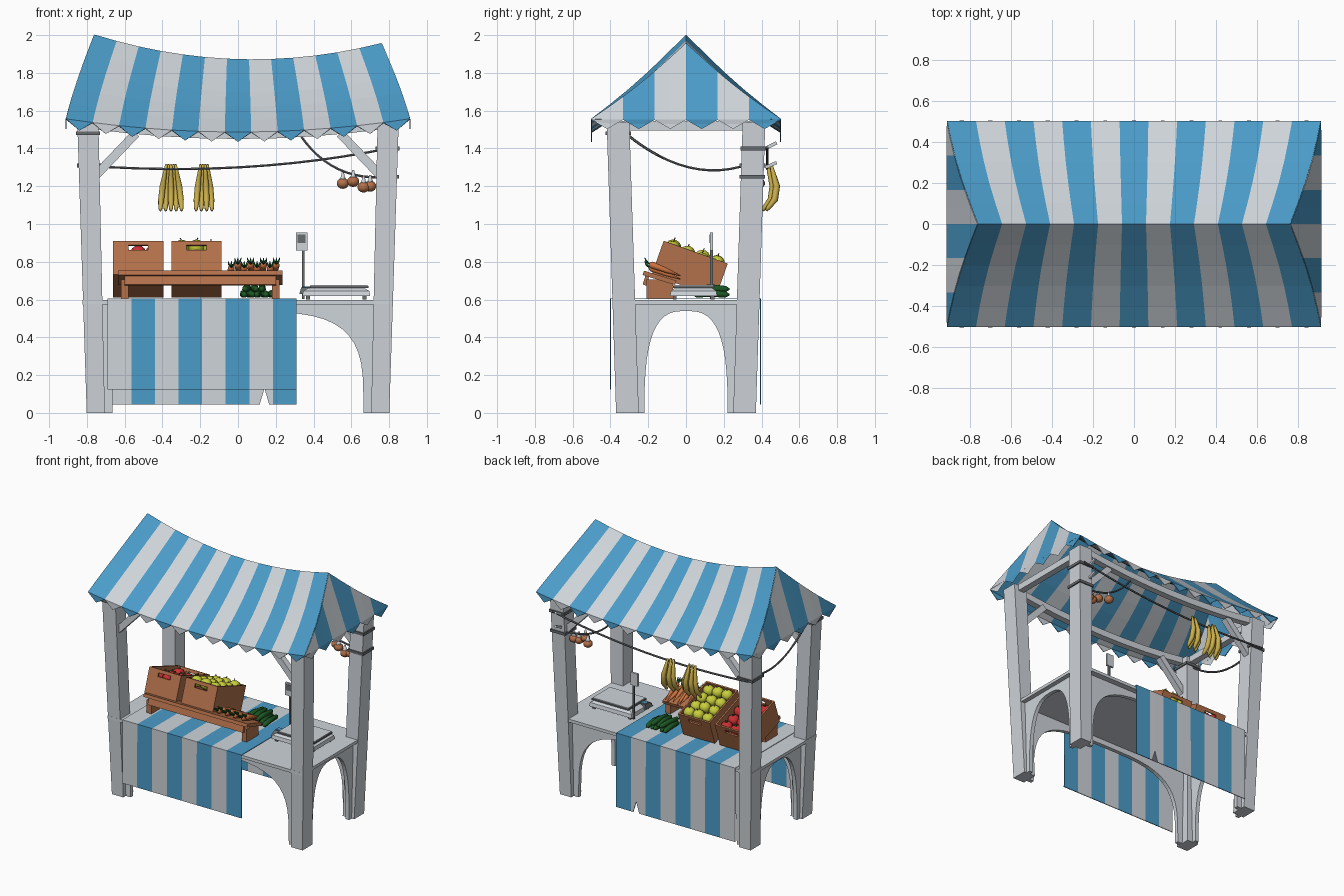
import bpy, bmesh, math, random
from mathutils import Matrix, Vector

if "Cube" in bpy.data.objects:
    bpy.data.objects.remove(bpy.data.objects["Cube"])
random.seed(4)

COLORS = {"awning_blue": (.07, .33, .58), "painted_white": (.62, .66, .70), "crate_brown": (.45, .165, .07),
          "dark_brown": (.13, .045, .02), "tomato_red": (.6, .03, .035), "apple_yellow": (.58, .62, .045),
          "banana_yellow": (.6, .43, .07), "carrot_orange": (.6, .17, .05), "leaf_green": (.012, .1, .018),
          "dark_grey": (.14, .15, .16)}
MATS = []
for n, c in COLORS.items():
    m = bpy.data.materials.new(n)
    m.diffuse_color = (*c, 1)
    m.use_nodes = True
    m.node_tree.nodes["Principled BSDF"].inputs["Base Color"].default_value = m.diffuse_color
    MATS.append(m)
BLUE, WHITE, CRATE, DARK, RED, APPLE, BANANA, ORANGE, GREEN, GREY = range(10)


def finish(name, bm, thick=0, smooth=False):
    if thick:
        bmesh.ops.remove_doubles(bm, verts=bm.verts, dist=1e-4)
    bmesh.ops.recalc_face_normals(bm, faces=bm.faces)
    me = bpy.data.meshes.new(name)
    bm.to_mesh(me)
    bm.free()
    for m in MATS:
        me.materials.append(m)
    ob = bpy.data.objects.new(name, me)
    bpy.context.collection.objects.link(ob)
    if smooth:
        me.shade_smooth()
    if thick:
        s = ob.modifiers.new("thickness", 'SOLIDIFY')
        s.thickness, s.offset = thick, 0
    return ob


def face(bm, pts, mi):
    bm.faces.new([bm.verts.new(p) for p in pts]).material_index = mi


def loft(bm, rings, mi):
    """Skin a list of equal point rings and cap both ends."""
    vs = [[bm.verts.new(p) for p in r] for r in rings]
    n = len(vs[0])
    fs = [bm.faces.new(vs[0][::-1]), bm.faces.new(vs[-1])]
    for a, b in zip(vs, vs[1:]):
        fs += [bm.faces.new((a[i], a[(i + 1) % n], b[(i + 1) % n], b[i])) for i in range(n)]
    for f in fs:
        f.material_index = mi


def rect(x, y, z, hx, hy):
    return [Vector((x + a * hx, y + b * hy, z)) for a, b in ((-1, -1), (1, -1), (1, 1), (-1, 1))]


def box(bm, x0, x1, y0, y1, z0, z1, mi, M=Matrix()):
    x, y, hx, hy = (x0 + x1) / 2, (y0 + y1) / 2, (x1 - x0) / 2, (y1 - y0) / 2
    loft(bm, [[M @ p for p in rect(x, y, z, hx, hy)] for z in (z0, z1)], mi)


def tube(bm, pts, radii, mi, n=6):
    pts = [Vector(p) for p in pts]
    if not isinstance(radii, (list, tuple)):
        radii = [radii] * len(pts)
    rings = []
    for i, p in enumerate(pts):
        t = (pts[min(i + 1, len(pts) - 1)] - pts[max(i - 1, 0)]).normalized()
        a = t.cross(Vector((0, 1, 0) if abs(t.y) < .9 else (1, 0, 0))).normalized()
        b = t.cross(a)
        rings.append([p + radii[i] * (a * math.cos(w) + b * math.sin(w))
                      for w in (math.tau * (k + .5) / n for k in range(n))])
    loft(bm, rings, mi)


def ball(bm, p, r, mi, squash=1):
    before = set(bm.faces)
    bmesh.ops.create_uvsphere(bm, u_segments=10, v_segments=7, radius=r,
                              matrix=Matrix.Translation(p) @ Matrix.Diagonal((1, 1, squash, 1)))
    for f in set(bm.faces) - before:
        f.material_index = mi


def bezier(a, b, c, n=12):
    a, b, c = Vector(a), Vector(b), Vector(c)
    return [a * (1 - t) ** 2 + b * 2 * t * (1 - t) + c * t * t for t in (i / n for i in range(n + 1))]


# striped sagging roof with a toothed fringe
def roof(t, v, s):
    ridge, eave = 1.87 + .1075 * t * t - .0225 * t, 1.485 + .07 * t * t
    bow = math.sin(math.pi * v)
    return Vector((t * (.76 + .15 * v + .015 * bow), s * .5 * v, ridge * (1 - v) + eave * v - .02 * bow))


bm = bmesh.new()
V = 5
for s in (-1, 1):
    for i in range(13):
        t0, t1 = -1 + 2 * i / 13, -1 + 2 * (i + 1) / 13
        col = WHITE if i % 2 else BLUE
        for j in range(V):
            face(bm, [roof(t0, j / V, s), roof(t1, j / V, s), roof(t1, (j + 1) / V, s), roof(t0, (j + 1) / V, s)], col)
        face(bm, [roof(t0, 1, s), roof(t1, 1, s), roof((t0 + t1) / 2, 1, s) - Vector((0, 0, .05))], col)
finish("roof_cloth", bm, .006)

bm = bmesh.new()
for s in (-1, 1):
    for i in range(6):
        col = BLUE if (i % 2 == 1) == (s == 1) else WHITE
        ys = [-.5 + (i + k / 2) / 6 for k in range(3)]
        top = [roof(s, abs(y) * 2, 1 if y > 0 else -1) for y in ys]
        low = [Vector((s * .91, y, 1.553)) for y in ys]
        for k in range(2):
            q = [top[k], top[k + 1], low[k + 1], low[k]]
            if abs(abs(ys[k]) - .5) < 1e-6:
                q = q[1:]
            elif abs(abs(ys[k + 1]) - .5) < 1e-6:
                q = [q[0], q[2], q[3]]
            face(bm, q, col)
        face(bm, [low[0], low[2], low[1] - Vector((0, 0, .05))], col)
finish("roof_end_cloth", bm, .006)

# leaning corner posts, braces and top beams
CORNERS = [(a, b) for a in (-1, 1) for b in (-1, 1)]
bm = bmesh.new()
for a, b in CORNERS:
    loft(bm, [rect(a * .753, b * .31, 0, .048, .06), rect(a * .795, b * .36, 1.54, .056, .06)], WHITE)
finish("corner_posts", bm)
bm = bmesh.new()
for a, b in CORNERS:
    tube(bm, [(a * .76, b * .36, 1.25), (a * .54, b * .36, 1.48)], .033, WHITE, 4)
for s in (-1, 1):
    tube(bm, bezier((-.79, s * .37, 1.53), (0, s * .37, 1.42), (.79, s * .37, 1.53), 8), .035, WHITE, 4)
    tube(bm, [(s * .79, -.36, 1.52), (s * .79, .36, 1.52)], .035, WHITE, 4)
finish("top_beams", bm)

# table top and arched aprons
bm = bmesh.new()
box(bm, -.822, .815, -.39, .385, .575, .598, WHITE)
finish("table_top", bm)


def arch(bm, half, high, power, outer, place):
    pts = [(-outer, 0)]
    for i in range(25):
        w = math.pi * (1 - i / 24)
        c, s = math.cos(w), max(math.sin(w), 0)
        pts.append((math.copysign(half * abs(c) ** (2 / power), c), high * s ** (2 / power) if s > 1e-6 else 0))
    pts.append((outer, 0))
    for p, q in zip(pts, pts[1:]):
        face(bm, [place(*p), place(*q), place(q[0], .58), place(p[0], .58)], WHITE)


bm = bmesh.new()
for s in (-1, 1):
    arch(bm, .665, .535, 3.7, .74, lambda u, z: (u, s * .325, z))
    arch(bm, .22, .54, 2.9, .3, lambda u, z: (s * .765, u, z))
finish("arched_aprons", bm, .03)

# striped table cloth, longer at the back with a torn notch
bm = bmesh.new()
for i in range(8):
    x0, x1 = -.69 + i * .125, -.69 + (i + 1) * .125
    xs = [x0, .115, .14, .165, x1] if i == 6 else [x0, x1]
    for p, q in zip(xs, xs[1:]):
        path = []
        for x in (p, q):
            low = .13 if x == .14 else .045
            path.append([(x, -.4, .125), (x, -.4, .604), (x, .395, .604), (x, .395, low)])
        for k in range(3):
            face(bm, [path[0][k], path[1][k], path[1][k + 1], path[0][k + 1]], BLUE if i % 2 else WHITE)
finish("table_cloth", bm, .006)

# low bench holding up the crates
tilt = Matrix.Translation((0, -.14, .715)) @ Matrix.Rotation(math.radians(-17), 4, 'X')
bm = bmesh.new()
box(bm, -.635, .235, -.09, .09, -.012, .012, CRATE, tilt)
box(bm, -.6, .2, -.075, -.055, -.06, -.012, CRATE, tilt)
for x in (-.62, .18):
    box(bm, x, x + .04, -.21, -.07, .604, .705, CRATE)
finish("bench", bm)

# tilted crates full of fruit
for name, cx, fruit, lift in (("tomato", -.528, RED, .135), ("apple", -.22, APPLE, .165)):
    M = Matrix.Translation((cx, -.012, .672)) @ Matrix.Rotation(math.radians(-19.5), 4, 'X')
    bm = bmesh.new()
    box(bm, -.133, .133, -.18, .18, 0, .012, CRATE, M)
    box(bm, -.121, .121, -.168, .168, .09, .1, DARK, M)
    for s in (-1, 1):
        box(bm, *sorted((s * .121, s * .133)), -.18, .18, .012, .19, CRATE, M)
        y = sorted((s * .168, s * .18))
        box(bm, -.121, .121, *y, .012, .138, CRATE, M)
        box(bm, -.121, .121, *y, .165, .19, CRATE, M)
        for x in (-.121, .052):
            box(bm, x, x + .069, *y, .138, .165, CRATE, M)
    finish(name + "_crate", bm)
    bm = bmesh.new()
    for i in range(3):
        for j in range(4):
            p = M @ Vector(((i - 1) * .078, (j - 1.5) * .082, lift + random.uniform(-.008, .012)))
            ball(bm, p, .043, fruit, .92)
            tip = p + Vector((random.uniform(-.01, .01), .012, .048))
            tube(bm, [p + Vector((0, .005, .034)), tip], [.012, .003] if fruit == RED else .003, GREEN if fruit == RED else DARK, 5)
    finish(name + "_fruit", bm, smooth=True)

# carrots on the bench
bm = bmesh.new()
for i in range(8):
    x, up = -.035 + i * .034, .018 * (i % 2)
    dx = random.uniform(-.015, .015)
    a, b = Vector((x, -.195, .77 + up)), Vector((x + dx, -.03, .708 + up))
    tube(bm, [a, a.lerp(b, .08), a.lerp(b, .55), b], [.009, .019, .014, .003], ORANGE, 7)
    for k in (-1, 0, 1):
        tube(bm, [a, a + Vector((k * .012, -.015, .015)), a + Vector((k * .018, -.025, .035))], [.004, .007, .001], GREEN, 4)
finish("carrots", bm, smooth=True)

# cucumbers on the table
bm = bmesh.new()
for i in range(8):
    x, z = (.03 + i * .037, .626) if i < 5 else (.048 + (i - 5) * .04, .655)
    d = random.uniform(-.02, .02)
    tube(bm, [(x - d, .04, z), (x - d, .055, z), (x, .13, z + .006), (x + d, .21, z), (x + d, .23, z)],
         [.006, .017, .02, .017, .005], GREEN, 7)
finish("cucumbers", bm, smooth=True)

# weighing scale with display
bm = bmesh.new()
loft(bm, [rect(.52, .04, .618, .18, .125), rect(.52, .04, .645, .175, .12), rect(.52, .04, .66, .15, .1)], WHITE)
for a, b in CORNERS:
    box(bm, .51 + a * .15, .53 + a * .15, .03 + b * .1, .05 + b * .1, .6, .62, GREY)
box(bm, .38, .69, -.07, .15, .662, .672, GREY)
box(bm, .385, .685, -.065, .145, .672, .678, WHITE)
loft(bm, [rect(.365, -.03, .63, .04, .045), rect(.37, -.015, .665, .035, .025)], GREY)
box(bm, .342, .392, -.03, 0, .66, .668, BLUE)
box(bm, .338, .352, .128, .142, .604, .87, GREY)
box(bm, .307, .367, .127, .143, .86, .955, WHITE)
box(bm, .316, .358, .124, .128, .9, .945, GREY)
finish("scale", bm)

# ropes tied round the posts
bm = bmesh.new()
tube(bm, bezier((-.82, .43, 1.31), (.05, .43, 1.245), (.82, .43, 1.405)), .007, GREY)
tube(bm, bezier((-.8, .34, 1.32), (-.8, .02, 1.2), (-.8, -.32, 1.48)), .007, GREY)
tube(bm, bezier((.33, .36, 1.47), (.5, .36, 1.22), (.8, .36, 1.25)), .007, GREY)
for a, b, z in ((-1, 1, 1.31), (-1, -1, 1.48), (1, 1, 1.4), (1, 1, 1.25)):
    k = z / 1.54
    x, y = a * (.753 + .042 * k), b * (.31 + .05 * k)
    box(bm, x - .064, x + .064, y - .068, y + .068, z - .01, z + .01, GREY)
finish("ropes", bm)
bm = bmesh.new()
for z, d in ((1.4, .03), (1.3, .025)):
    tube(bm, [(.76, .42, z), (.76, .48, z + d)], .012, WHITE, 4)
finish("rope_ends", bm)

# hanging bananas
bm = bmesh.new()
for xc, k in ((-.355, 5), (-.18, 4)):
    for i in range(k):
        o = (i - (k - 1) / 2)
        y = .43 + .02 * (i % 2)
        tube(bm, [(xc + o * .012, y, 1.315), (xc + o * .016, y + .012, 1.27), (xc + o * .022, y + .03, 1.2),
                  (xc + o * .026, y + .02, 1.13), (xc + o * .028, y - .015, 1.085), (xc + o * .028, y - .025, 1.07)],
             [.007, .012, .018, .018, .012, .006], BANANA, 6)
finish("bananas", bm, smooth=True)

# hanging onions
bm = bmesh.new()
for x, z in ((.555, 1.215), (.61, 1.225), (.665, 1.195), (.7, 1.2)):
    p = Vector((x, .36 + random.uniform(-.03, .03), z))
    ball(bm, p, .034, CRATE, .85)
    tube(bm, [p + Vector((0, 0, .02)), p + Vector((0, 0, .035)), p + Vector((0, 0, .06))], [.022, .012, .006], WHITE, 6)
finish("onions", bm, smooth=True)
